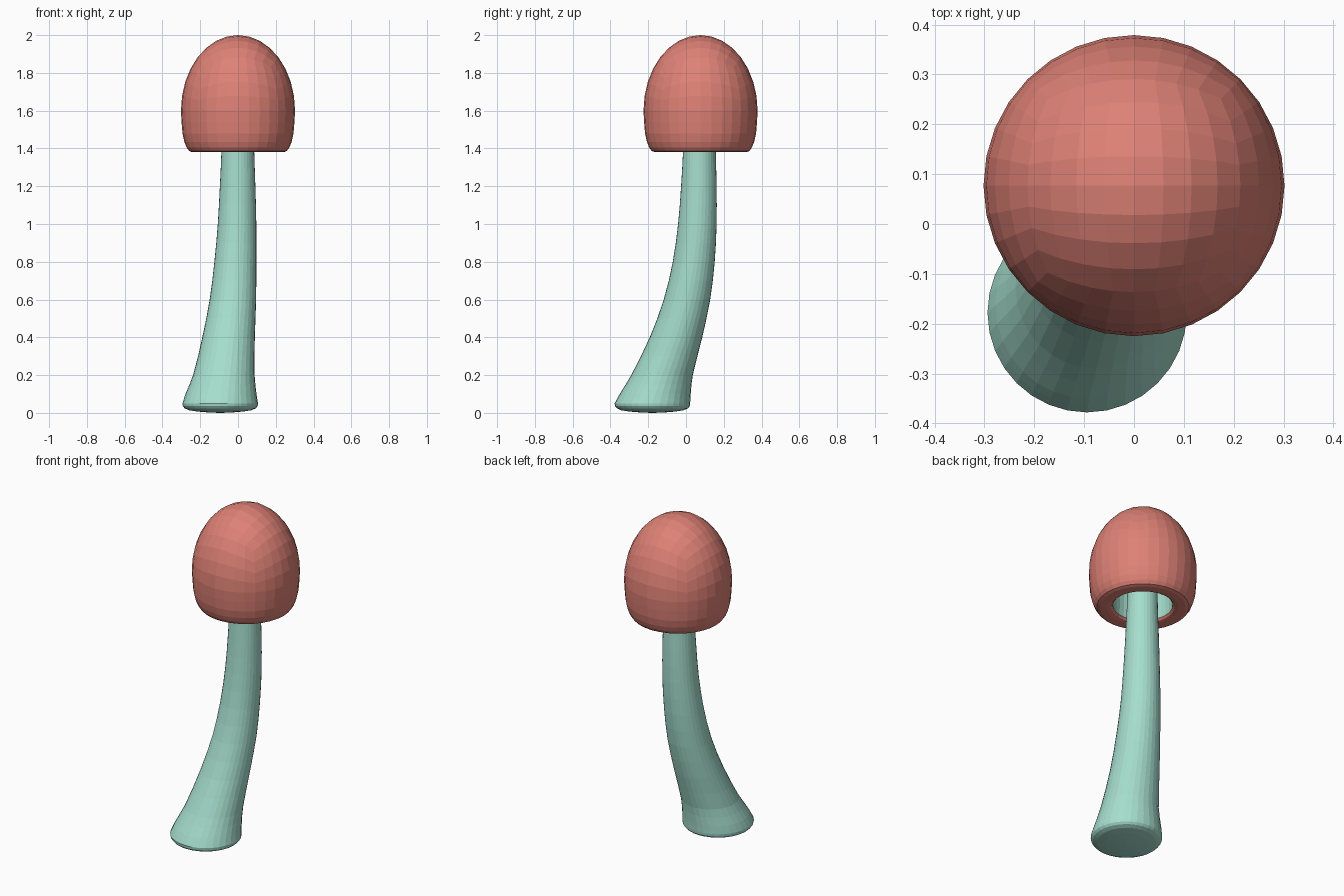
import bpy, bmesh, math
from mathutils import Vector

if "Cube" in bpy.data.objects:
    bpy.data.objects.remove(bpy.data.objects["Cube"])


def material(name, rgb):
    m = bpy.data.materials.new(name)
    m.diffuse_color = (*rgb, 1)
    m.use_nodes = True
    m.node_tree.nodes["Principled BSDF"].inputs["Base Color"].default_value = m.diffuse_color
    return m


red = material("cap_red", (0.73, 0.22, 0.18))
teal = material("stem_teal", (0.38, 0.73, 0.61))


def finish(bm, name, mats, location=(0, 0, 0)):
    bmesh.ops.recalc_face_normals(bm, faces=bm.faces)
    mesh = bpy.data.meshes.new(name)
    bm.to_mesh(mesh)
    bm.free()
    for m in mats:
        mesh.materials.append(m)
    ob = bpy.data.objects.new(name, mesh)
    ob.location = location
    bpy.context.collection.objects.link(ob)
    return ob


# Cap: upper half of a quad sphere, then rings pulled down, under and inside
WIDEST, RADIUS, HEIGHT = 1.6, 0.302, 0.4
bm = bmesh.new()
bmesh.ops.create_cube(bm, size=2)
bmesh.ops.subdivide_edges(bm, edges=bm.edges, cuts=7, use_grid_fill=True)
for v in bm.verts:
    v.co = Vector([math.tan(c * math.pi / 4) for c in v.co]).normalized()
bmesh.ops.delete(bm, geom=[v for v in bm.verts if v.co.z < -0.01], context='VERTS')
for v in bm.verts:
    v.co = (v.co.x * RADIUS, v.co.y * RADIUS, WIDEST + v.co.z * HEIGHT)

# (radius, z, material slot)
cap_rings = [(0.299, 1.54, 0), (0.294, 1.48, 0), (0.284, 1.435, 0), (0.272, 1.405, 0),
             (0.258, 1.386, 0), (0.24, 1.38, 0), (0.2, 1.38, 0), (0.178, 1.384, 0),
             (0.167, 1.395, 0), (0.165, 1.45, 1), (0.165, 1.6, 1)]
edges = [e for e in bm.edges if e.is_boundary]
for r, z, slot in cap_rings:
    new = bmesh.ops.extrude_edge_only(bm, edges=edges)["geom"]
    edges = [g for g in new if isinstance(g, bmesh.types.BMEdge) and g.is_boundary]
    for v in {v for e in edges for v in e.verts}:
        flat = Vector((v.co.x, v.co.y)).normalized() * r
        v.co = (flat.x, flat.y, z)
    for f in new:
        if isinstance(f, bmesh.types.BMFace):
            f.material_index = slot
for f in bmesh.ops.holes_fill(bm, edges=edges)["faces"]:
    f.material_index = 1
finish(bm, "cap", [red, teal], (0, 0.077, 0))

# Stem: horizontal rings (z, centre x, centre y, radius), smoothed along the bend
path = [(0.05, -0.094, -0.178, 0.2), (0.1, -0.09, -0.163, 0.188), (0.2, -0.075, -0.127, 0.163),
        (0.4, -0.05, -0.053, 0.139), (0.6, -0.027, 0.005, 0.123), (0.8, -0.014, 0.041, 0.111),
        (1.0, -0.005, 0.06, 0.102), (1.2, -0.002, 0.068, 0.094), (1.38, -0.001, 0.071, 0.087),
        (1.6, 0, 0.075, 0.083)]
path = [Vector(p) for p in path]
rings = [Vector((z, -0.094, -0.178, r)) for z, r in
         ((0.002, 0.06), (0.007, 0.12), (0.014, 0.165), (0.024, 0.188), (0.036, 0.198))]
for i in range(len(path) - 1):
    b, c = path[i], path[i + 1]
    a, d = path[max(i - 1, 0)], path[min(i + 2, len(path) - 1)]
    # tangents scaled to the uneven ring spacing
    h = c[0] - b[0]
    tb, tc = (c - a) * (h / (c[0] - a[0])), (d - b) * (h / (d[0] - b[0]))
    for t in (0, 0.5):
        rings.append(b * (2*t**3 - 3*t**2 + 1) + tb * (t**3 - 2*t**2 + t)
                     + c * (3*t**2 - 2*t**3) + tc * (t**3 - t**2))
rings.append(path[-1])

SIDES = 32
bm = bmesh.new()
loops = [[bm.verts.new((x + r * math.cos(math.tau * k / SIDES),
                        y + r * math.sin(math.tau * k / SIDES), z)) for k in range(SIDES)]
         for z, x, y, r in rings]
for lo, hi in zip(loops, loops[1:]):
    for k in range(SIDES):
        n = (k + 1) % SIDES
        bm.faces.new((lo[k], lo[n], hi[n], hi[k]))
bottom = bm.verts.new((-0.094, -0.178, 0))
for k in range(SIDES):
    bm.faces.new((bottom, loops[0][(k + 1) % SIDES], loops[0][k]))
bm.faces.new(loops[-1])
finish(bm, "stem", [teal])
